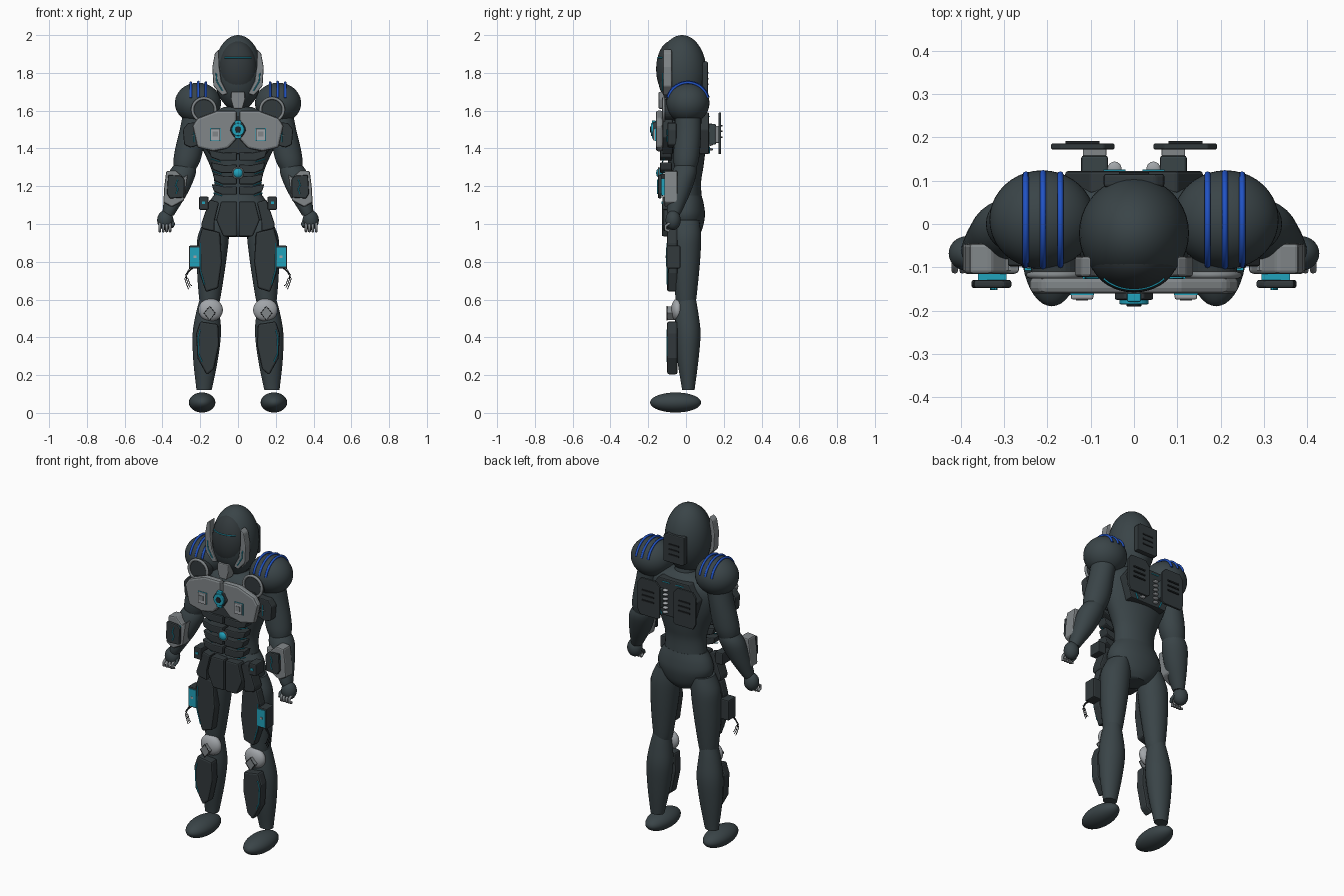
import bpy, bmesh, math
from mathutils import Matrix, Vector


def material(name, rgb):
    m = bpy.data.materials.new(name)
    m.diffuse_color = (*rgb, 1)
    return m


SUIT = material("charcoal suit", (0.042, 0.058, 0.064))
PLATE = material("dark armour", (0.032, 0.041, 0.045))
BLACK = material("near black", (0.015, 0.018, 0.02))
GREY = material("grey armour", (0.22, 0.24, 0.25))
LIGHT = material("light metal", (0.36, 0.38, 0.4))
TEAL = material("teal glow", (0.015, 0.36, 0.5))
BLUE = material("blue cable", (0.015, 0.085, 0.55))


def finish(bm, name, mat, mirror=False, bevel=0, smooth=False):
    bmesh.ops.recalc_face_normals(bm, faces=bm.faces)
    me = bpy.data.meshes.new(name)
    bm.to_mesh(me)
    bm.free()
    me.materials.append(mat)
    if smooth:
        for p in me.polygons:
            p.use_smooth = True
        me.set_sharp_from_angle(angle=math.radians(50))
    ob = bpy.data.objects.new(name, me)
    bpy.context.collection.objects.link(ob)
    if bevel:
        b = ob.modifiers.new("Bevel", 'BEVEL')
        b.width, b.segments = bevel, 2
    if mirror:
        ob.modifiers.new("Mirror", 'MIRROR')
    return ob


def ellipsoid(name, c, r, mat, mirror=False):
    bm = bmesh.new()
    bmesh.ops.create_uvsphere(bm, u_segments=40, v_segments=24, radius=1,
                              matrix=Matrix.Translation(c) @ Matrix.Diagonal((*r, 1)))
    return finish(bm, name, mat, mirror, smooth=True)


def loft(name, rings, mat, mirror=False, n=32):
    """Elliptical rings (x, y, z, rx, ry), resampled smoothly along the body part."""
    dense = []
    for i in range(len(rings) - 1):
        p = [Vector(rings[min(max(i + k, 0), len(rings) - 1)]) for k in (-1, 0, 1, 2)]
        for s in range(4):
            t = s / 4
            dense.append(0.5 * (2 * p[1] + (p[2] - p[0]) * t + (2 * p[0] - 5 * p[1] + 4 * p[2] - p[3]) * t * t
                                + (3 * p[1] - p[0] - 3 * p[2] + p[3]) * t ** 3))
    dense.append(Vector(rings[-1]))
    bm = bmesh.new()
    loops = [[bm.verts.new((x + rx * math.cos(2 * math.pi * k / n), y + ry * math.sin(2 * math.pi * k / n), z))
              for k in range(n)] for x, y, z, rx, ry in dense]
    for a, b in zip(loops, loops[1:]):
        for k in range(n):
            bm.faces.new((a[k], a[(k + 1) % n], b[(k + 1) % n], b[k]))
    bm.faces.new(loops[0])
    bm.faces.new(loops[-1])
    return finish(bm, name, mat, mirror, smooth=True)


def plate(name, pts, y0, y1, mat, mirror=True, bevel=0.006):
    """Outline in x and z, extruded from y0 to y1."""
    bm = bmesh.new()
    a = [bm.verts.new((x, y0, z)) for x, z in pts]
    b = [bm.verts.new((x, y1, z)) for x, z in pts]
    bm.faces.new(a)
    bm.faces.new(b[::-1])
    for i in range(len(a)):
        j = (i + 1) % len(a)
        bm.faces.new((a[i], b[i], b[j], a[j]))
    return finish(bm, name, mat, mirror, bevel)


def rect(x0, x1, z0, z1):
    return [(x0, z0), (x1, z0), (x1, z1), (x0, z1)]


def disc(x, z, r, n=32):
    return [(x + r * math.cos(2 * math.pi * k / n), z + r * math.sin(2 * math.pi * k / n)) for k in range(n)]


def tube(name, pts, r, mat, cyclic=False, mirror=True):
    cu = bpy.data.curves.new(name, 'CURVE')
    cu.dimensions, cu.bevel_depth, cu.bevel_resolution, cu.use_fill_caps = '3D', r, 2, True
    for s in ((1, -1) if mirror else (1,)):
        sp = cu.splines.new('POLY')
        sp.points.add(len(pts) - 1)
        for p, (x, y, z) in zip(sp.points, pts):
            p.co = (s * x, y, z, 1)
        sp.use_cyclic_u = cyclic
    cu.materials.append(mat)
    ob = bpy.data.objects.new(name, cu)
    bpy.context.collection.objects.link(ob)


# Body
loft("torso", [(0, 0, 1.10, .13, .085), (0, 0, 1.22, .125, .08), (0, 0, 1.30, .145, .092), (0, 0, 1.42, .195, .106),
               (0, 0, 1.52, .21, .11), (0, 0, 1.58, .17, .10), (0, 0, 1.62, .07, .065)], SUIT)
loft("pelvis", [(0, 0, .93, .07, .06), (0, 0, .97, .13, .085), (0, 0, 1.04, .17, .1), (0, 0, 1.10, .16, .095),
                (0, 0, 1.15, .13, .083)], SUIT)
loft("neck", [(0, 0, 1.57, .075, .07), (0, 0, 1.62, .062, .06), (0, -.01, 1.70, .06, .06)], SUIT)
loft("upper_arm", [(.215, .01, 1.62, .07, .07), (.24, .01, 1.50, .068, .07), (.258, .005, 1.40, .074, .07),
                   (.272, 0, 1.33, .07, .066), (.285, -.005, 1.27, .05, .05)], SUIT, True)
loft("forearm", [(.275, 0, 1.335, .045, .045), (.295, -.01, 1.27, .072, .066), (.325, -.035, 1.17, .062, .06),
                 (.358, -.058, 1.08, .04, .042), (.37, -.065, 1.045, .03, .03)], SUIT, True)
loft("thigh", [(.115, 0, 1.02, .06, .07), (.13, 0, .94, .082, .08), (.138, 0, .84, .08, .077),
               (.145, 0, .72, .07, .067), (.15, 0, .60, .055, .054), (.152, 0, .56, .045, .048)], SUIT, True)
loft("shin", [(.155, .003, .61, .045, .048), (.16, .005, .53, .062, .06), (.165, .01, .42, .075, .067),
              (.172, .01, .28, .065, .056), (.178, .012, .15, .045, .037), (.18, .012, .12, .04, .033)], SUIT, True)
ellipsoid("foot", (.19, -.055, .055), (.07, .135, .053), SUIT, True)
ellipsoid("hand", (.385, -.068, 1.02), (.043, .04, .052), SUIT, True)
for i in range(4):
    x = .36 + .018 * i
    tube("finger", [(x, -.085, 1.005), (x, -.108, .99), (x, -.108, .97), (x, -.088, .962)], .0075, GREY)
tube("thumb", [(.35, -.07, 1.02), (.342, -.09, 1.0), (.35, -.105, .985)], .009, SUIT)

# Head
ellipsoid("head", (0, -.021, 1.80), (.127, .13, .20), SUIT)
VC, VR = (0, -.075, 1.82), (.102, .083, .15)
ellipsoid("visor", VC, VR, PLATE)


def visor_y(x, z):
    return VC[1] - VR[1] * math.sqrt(max(0, 1 - (x / VR[0]) ** 2 - ((z - VC[2]) / VR[2]) ** 2))


tube("eye_slit", [(x / 100, visor_y(x / 100, 1.88), 1.88) for x in range(-7, 8)], .003, TEAL, mirror=False)
plate("cheek_guard", [(.10, 1.925), (.122, 1.905), (.136, 1.83), (.130, 1.73), (.085, 1.68), (.055, 1.69),
                      (.088, 1.755), (.1, 1.84)], -.122, -.075, GREY)
tube("cheek_light", [(.116, -.124, 1.80), (.112, -.124, 1.755), (.082, -.124, 1.705)], .003, TEAL)
plate("chin_guard", [(-.035, 1.70), (.035, 1.70), (.038, 1.66), (.024, 1.61), (-.024, 1.61), (-.038, 1.66)],
      -.145, -.08, GREY, False)
plate("head_back_plate", [(-.07, 1.70), (-.055, 1.69), (.07, 1.69), (.07, 1.845), (.05, 1.86), (-.07, 1.86)],
      .085, .116, PLATE, False)
for z in (1.74, 1.77, 1.80):
    plate("head_vent", rect(-.035, .035, z - .004, z + .004), .115, .12, BLACK, False, 0)

# Shoulders with cables and ring discs
ellipsoid("shoulder", (.212, .01, 1.64), (.122, .114, .108), SUIT, True)
for x in (.17, .21, .25):
    lift = 1 if x == .21 else .97
    tube("shoulder_cable", [(x, .01 + .112 * lift * math.sin(a), 1.64 + .112 * lift * math.cos(a))
                            for a in [math.radians(d) for d in range(-75, 76, 6)]], .007, BLUE)
plate("shoulder_disc", disc(.18, 1.605, .058), -.118, -.06, PLATE, bevel=.003)
tube("shoulder_ring", [(x, -.118, z) for x, z in disc(.18, 1.605, .061, 40)], .008, GREY, True)

# Chest
plate("chest_underplate", [(-.2, 1.57), (.2, 1.57), (.22, 1.46), (.15, 1.37), (-.15, 1.37), (-.22, 1.46)],
      -.125, -.07, PLATE, False)
plate("chest_plate", [(.006, 1.60), (.11, 1.60), (.215, 1.56), (.242, 1.52), (.215, 1.405), (.13, 1.385),
                      (.055, 1.40), (.006, 1.45)], -.16, -.122, GREY, bevel=.012)
plate("chest_button", rect(.094, .146, 1.442, 1.505), -.174, -.155, LIGHT, bevel=.004)
plate("chest_button_rim", rect(.092, .148, 1.44, 1.507), -.164, -.158, TEAL, bevel=0)
plate("chest_button_face", rect(.106, .134, 1.462, 1.49), -.177, -.172, GREY, bevel=0)
plate("core_base", disc(0, 1.5, .045, 6), -.175, -.15, PLATE, False, .004)
plate("core_light", disc(0, 1.5, .034), -.186, -.16, TEAL, False, .004)
plate("core_centre", disc(0, 1.5, .018, 6), -.19, -.18, BLACK, False, .002)
plate("core_clip", rect(-.016, .016, 1.452, 1.548), -.18, -.16, TEAL, False, .003)

# Abdomen
for z, w in ((1.365, .155), (1.30, .145), (1.24, .135), (1.185, .14)):
    plate("abdomen_plate", [(.006, z - .03), (.006, z + .015), (w * .5, z + .012), (w, z + .027),
                            (w - .012, z - .012), (w * .6, z - .03)], -.138, -.075, PLATE)
    tube("abdomen_light", [(w - .01, -.115, z - .02), (w * .6, -.125, z - .036)], .003, TEAL)
ellipsoid("abdomen_orb", (0, -.14, 1.27), (.026, .018, .026), TEAL)
tube("orb_ring", [(x, -.143, z) for x, z in disc(0, 1.27, .028)], .004, GREY, True, False)

# Hips
plate("groin_plate", [(.004, 1.12), (.09, 1.12), (.115, 1.02), (.1, .985), (.078, .935), (.004, .935)],
      -.128, -.06, PLATE, bevel=.008)
plate("hip_plate", [(.1, 1.115), (.15, 1.13), (.195, 1.0), (.19, .975), (.125, .96), (.123, 1.02)],
      -.12, -.05, PLATE, bevel=.008)
plate("belt_box", rect(.156, .206, 1.075, 1.145), -.125, -.05, PLATE)
plate("belt_light", rect(.174, .19, 1.106, 1.118), -.129, -.124, TEAL, bevel=0)

# Arm equipment
plate("upper_arm_plate", [(.18, 1.54), (.265, 1.535), (.292, 1.5), (.285, 1.42), (.25, 1.405), (.2, 1.42)],
      -.098, -.05, PLATE)
tube("arm_mark", [(.232, -.1, 1.50), (.232, -.1, 1.435)], .003, TEAL)
tube("arm_mark_bar", [(.217, -.1, 1.468), (.247, -.1, 1.468)], .003, GREY)
plate("wrist_guard", [(.265, 1.265), (.29, 1.245), (.33, 1.285), (.38, 1.28), (.39, 1.20), (.395, 1.115),
                      (.35, 1.09), (.285, 1.125)], -.115, -.045, GREY, bevel=.008)
plate("wrist_glow", rect(.295, .36, 1.15, 1.24), -.13, -.11, TEAL, bevel=0)
plate("wrist_device", [(.283, 1.235), (.3, 1.255), (.37, 1.26), (.376, 1.16), (.36, 1.135), (.285, 1.14)],
      -.148, -.129, PLATE)
tube("wrist_line", [(.32, -.15, 1.235), (.33, -.15, 1.205), (.318, -.15, 1.185), (.328, -.15, 1.16)], .003, TEAL)

# Leg equipment
plate("thigh_plate", [(.095, .955), (.19, .98), (.212, .90), (.205, .74), (.17, .64), (.105, .66), (.085, .80)],
      -.1, -.045, PLATE, bevel=.01)
tube("thigh_line", [(.198, -.1, .90), (.2, -.1, .76), (.178, -.1, .68)], .003, TEAL)
plate("thigh_pod", rect(.198, .26, .765, .885), -.102, -.03, PLATE)
plate("thigh_screen", rect(.204, .253, .775, .876), -.107, -.1, TEAL, bevel=0)
plate("screen_mark", rect(.221, .236, .82, .832), -.109, -.106, LIGHT, bevel=0)
for k in range(3):
    d = .009 * k
    tube("thigh_wire", [(.235 + d, -.09, .77), (.262 + d, -.095, .745 - d), (.282 - d, -.095, .71),
                        (.272 - d, -.095, .68), (.262 - d, -.095, .655 + d)], .0022, BLACK)
ellipsoid("knee_pad", (.145, -.045, .545), (.065, .034, .06), LIGHT, True)
plate("knee_diamond", [(.15, .565), (.18, .528), (.15, .49), (.12, .528)], -.1, -.06, GREY, bevel=.003)
tube("knee_diamond_rim", [(.15, -.1, .565), (.18, -.1, .528), (.15, -.1, .49), (.12, -.1, .528)], .002, BLACK, True)
plate("shin_plate", [(.105, .47), (.2, .485), (.222, .42), (.215, .29), (.165, .2), (.128, .23), (.1, .36)],
      -.1, -.045, PLATE, bevel=.01)
tube("shin_line", [(.2, -.1, .44), (.211, -.1, .40), (.208, -.1, .31), (.19, -.1, .27)], .003, TEAL)

# Back pack
plate("spine_plate", [(-.1, 1.59), (.1, 1.59), (.16, 1.50), (.12, 1.37), (-.12, 1.37), (-.16, 1.50)],
      .07, .122, PLATE, False)
plate("pack_block", rect(.06, .122, 1.42, 1.53), .09, .158, SUIT)
plate("pack_mount", rect(.064, .118, 1.43, 1.52), .156, .174, GREY, bevel=.002)
plate("pack_panel", [(.045, 1.38), (.06, 1.37), (.175, 1.37), (.192, 1.40), (.192, 1.56), (.17, 1.59),
                     (.07, 1.59), (.045, 1.56)], .172, .186, PLATE, bevel=.004)
for z in (1.46, 1.49, 1.52):
    plate("panel_slot", rect(.08, .158, z - .004, z + .004), .185, .192, BLACK, bevel=0)
for k in range(6):
    ellipsoid("pack_rib", (.045, .128, 1.395 + .026 * k), (.016, .016, .007), LIGHT, True)
tube("back_light", [(.02, .123, 1.57), (.07, .123, 1.57)], .003, TEAL)
tube("back_strip", [(.09, .123, 1.41), (.075, .123, 1.375)], .004, TEAL)
